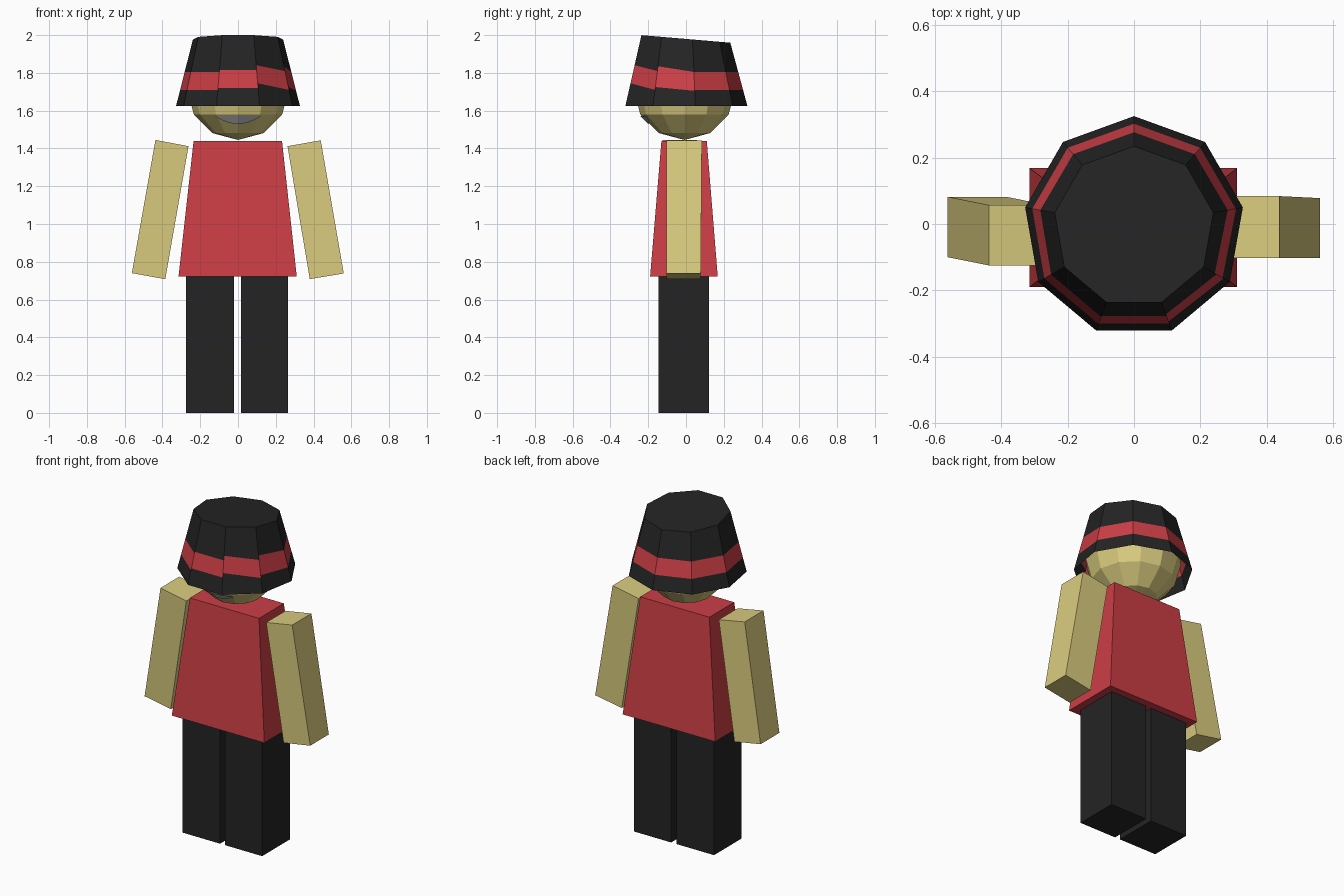
import bpy, bmesh, math

if "Cube" in bpy.data.objects:
    bpy.data.objects.remove(bpy.data.objects["Cube"])


def material(name, rgb):
    def lin(c):
        c /= 255
        return c / 12.92 if c <= 0.04045 else ((c + 0.055) / 1.055) ** 2.4
    m = bpy.data.materials.new(name)
    m.diffuse_color = (*[lin(c) for c in rgb], 1)
    m.use_nodes = True
    m.node_tree.nodes["Principled BSDF"].inputs["Base Color"].default_value = m.diffuse_color
    return m


BLACK = material("black", (36, 36, 36))
RED = material("red", (204, 62, 70))
SKIN = material("khaki", (218, 204, 127))
GREY = material("light grey", (200, 200, 208))
CY = -0.008  # depth centre of the figure


def add_object(name, bm, *mats):
    me = bpy.data.meshes.new(name)
    bm.to_mesh(me)
    bm.free()
    for m in mats:
        me.materials.append(m)
    ob = bpy.data.objects.new(name, me)
    bpy.context.collection.objects.link(ob)
    return ob


def block(name, mat, corners, y_bottom, y_top):
    """Six-sided block: corners are (x, z) bottom left, bottom right, top right, top left."""
    bm = bmesh.new()
    depth = [y_bottom, y_bottom, y_top, y_top]
    front = [bm.verts.new((x, d[0], z)) for (x, z), d in zip(corners, depth)]
    back = [bm.verts.new((x, d[1], z)) for (x, z), d in zip(corners, depth)]
    bm.faces.new(front)
    bm.faces.new(back[::-1])
    for i in range(4):
        j = (i + 1) % 4
        bm.faces.new((front[j], front[i], back[i], back[j]))
    bmesh.ops.recalc_face_normals(bm, faces=bm.faces)
    return add_object(name, bm, mat)


# Legs
for name, x0, x1 in (("left_leg", -0.275, -0.02), ("right_leg", 0.015, 0.265)):
    block(name, BLACK, [(x0, 0), (x1, 0), (x1, 0.722), (x0, 0.722)],
          (-0.145, 0.122), (-0.145, 0.122))

# Tapered torso
block("torso", RED, [(-0.315, 0.722), (0.311, 0.722), (0.233, 1.44), (-0.235, 1.44)],
      (-0.19, 0.168), (-0.13, 0.11))

# Arms hanging slightly outward
block("left_arm", SKIN, [(-0.562, 0.74), (-0.385, 0.708), (-0.262, 1.412), (-0.437, 1.445)],
      (-0.10, 0.082), (-0.125, 0.057))
block("right_arm", SKIN, [(0.38, 0.708), (0.56, 0.738), (0.438, 1.443), (0.262, 1.412)],
      (-0.102, 0.078), (-0.102, 0.084))

# Faceted head, its crown kept under the hat
bm = bmesh.new()
bmesh.ops.create_uvsphere(bm, u_segments=12, v_segments=6, radius=0.27)
for v in bm.verts:
    v.co.y += CY
    v.co.z = min(v.co.z + 1.715, 1.95)
add_object("head", bm, SKIN)

# Mouth: thin lens lying on the two front facets
bm = bmesh.new()
rows = []
for i in range(-4, 5):
    x = i * 0.03
    drop = 0.04 * (1 - (i / 4) ** 2) + 0.001
    pair = []
    for z in (1.574, 1.574 - drop):
        radius = 0.135 + (z - 1.479)
        pair.append(bm.verts.new((x, CY - radius + abs(x) * 0.268 - 0.004, z - 0.003)))
    rows.append(pair)
for a, b in zip(rows, rows[1:]):
    bm.faces.new((a[0], a[1], b[1], b[0]))
add_object("mouth", bm, GREY)

# Nine-sided open hat with a slanted crown and a red band
SIDES = 9
bands = {i: (1.71, 1.805, 1.71, 1.805) for i in range(SIDES)}  # low, high at each edge
bands[2] = (1.705, 1.805, 1.725, 1.835)
bands[3] = (1.71, 1.81, 1.745, 1.84)
bands[4] = (1.72, 1.815, 1.72, 1.815)


def hat_edge(k):
    a = math.radians(90 - 40 * k)
    c, s = math.cos(a), math.sin(a)
    y = CY + 0.2425 * s
    low = (0.333 * c, CY + 0.333 * s, 1.625)
    high = (0.2425 * c, y, 1.98 - 0.04 * (y + 0.003) / 0.47)
    return low, high


def on_edge(k, z):
    low, high = hat_edge(k)
    t = (z - low[2]) / (high[2] - low[2])
    return [p + (q - p) * t for p, q in zip(low, high)]


bm = bmesh.new()
for k in range(SIDES):
    lo0, hi0, lo1, hi1 = bands[k]
    left = [1.625, lo0, hi0, hat_edge(k)[1][2]]
    right = [1.625, lo1, hi1, hat_edge(k + 1)[1][2]]
    for s in range(3):
        pts = [on_edge(k + 1, right[s]), on_edge(k, left[s]),
               on_edge(k, left[s + 1]), on_edge(k + 1, right[s + 1])]
        f = bm.faces.new([bm.verts.new(p) for p in pts])
        f.material_index = 1 if s == 1 else 0
bm.faces.new([bm.verts.new(hat_edge(k)[1]) for k in reversed(range(SIDES))])
bmesh.ops.remove_doubles(bm, verts=bm.verts, dist=0.0005)
bm.normal_update()
# Make every face point away from the hat's inside
for f in bm.faces:
    c = f.calc_center_median()
    if f.normal.dot((c.x, c.y - CY, c.z - 1.7)) < 0:
        f.normal_flip()
add_object("hat", bm, BLACK, RED)
